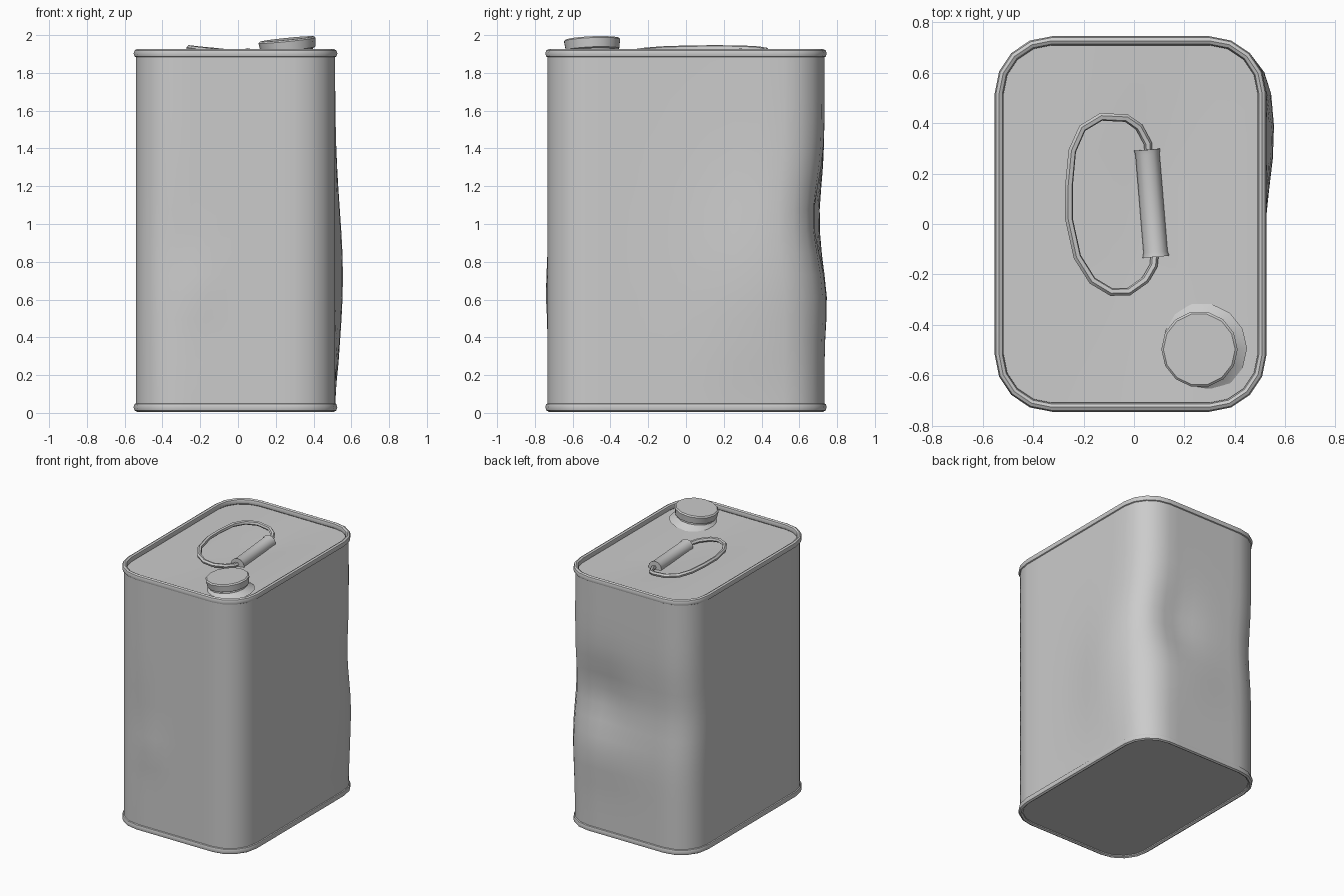
import bpy, bmesh
from math import sin, cos, pi, exp
from mathutils import Vector, Matrix

if "Cube" in bpy.data.objects:
    bpy.data.objects.remove(bpy.data.objects["Cube"])

CX, HX, HY, R = -0.0135, 0.5275, 0.733, 0.215


def finish(name, bm, angle=40):
    bmesh.ops.recalc_face_normals(bm, faces=bm.faces)
    me = bpy.data.meshes.new(name)
    bm.to_mesh(me)
    bm.free()
    ob = bpy.data.objects.new(name, me)
    bpy.context.collection.objects.link(ob)
    bpy.ops.object.select_all(action='DESELECT')
    ob.select_set(True)
    bpy.context.view_layer.objects.active = ob
    bpy.ops.object.shade_smooth_by_angle(angle=angle * pi / 180)
    return ob


def outline(off, corner=4, side=8):
    """Rounded rectangle, grown by off, with evenly split straight sides."""
    r = R + off
    pts = []
    for k, (sx, sy) in enumerate([(1, 1), (-1, 1), (-1, -1), (1, -1)]):
        c = Vector((CX + sx * (HX - R), sy * (HY - R)))
        for i in range(corner + 1):
            a = k * pi / 2 + i * pi / 2 / corner
            pts.append(c + Vector((cos(a), sin(a))) * r)
    out = []
    for i, p in enumerate(pts):
        out.append(p)
        if i % (corner + 1) == corner:
            q = pts[(i + 1) % len(pts)]
            out += [p.lerp(q, j / side) for j in range(1, side)]
    return out


def skin(bm, rings, loop=False):
    n = len(rings[0])
    pairs = list(zip(rings, rings[1:])) + ([(rings[-1], rings[0])] if loop else [])
    for a, b in pairs:
        for i in range(n):
            j = (i + 1) % n
            bm.faces.new((a[i], a[j], b[j], b[i]))


def loft(name, profile, loop=False, deform=None):
    bm = bmesh.new()
    f = deform or (lambda p: p)
    skin(bm, [[bm.verts.new(f(Vector((p.x, p.y, z)))) for p in outline(o)]
              for o, z in profile], loop)
    return finish(name, bm)


def bump(v, c, w):
    return exp(-((v - c) / w) ** 2)


def dents(p):
    """Knocks in the sheet metal of the walls."""
    x, y, z = p
    fade = min(1, max(0, (z - 0.03) / 0.2), max(0, (1.89 - z) / 0.2))
    if x > 0.35:
        p.x += 0.042 * bump(y, 0.36, 0.28) * bump(z, 0.72, 0.5) * fade
    if y > 0.5:
        p.y -= (0.026 + 0.035 * bump(x, 0.22, 0.2)) * bump(z, 1.03, 0.25) * fade
        p.y += 0.016 * bump(x, 0.15, 0.3) * bump(z, 0.62, 0.2) * fade
    if y < -0.5:
        p.y -= 0.012 * bump(x, -0.22, 0.1) * bump(z, 0.64, 0.13) * fade
        p.y += 0.012 * bump(x, -0.34, 0.08) * bump(z, 0.8, 0.35) * fade
    return p


# Dented wall
loft("can_wall", [(0, 0.035 + i * 1.855 / 16) for i in range(17)], deform=dents)

# Rolled rims at top and bottom
for name, zc, h in (("top_rim", 1.903, 0.023), ("bottom_rim", 0.03, 0.024)):
    loft(name, [(-0.006 + 0.018 * cos(i * pi / 4), zc + h * sin(i * pi / 4))
                for i in range(8)], loop=True)


# Lid and base panels
def panel(name, z, sag):
    bm = bmesh.new()
    rings = []
    for s in (1, 0.8, 0.6, 0.4, 0.2):
        rings.append([bm.verts.new((CX + (p.x - CX) * s, p.y * s,
                                    z - sag * bump(p.x * s, 0.06, 0.2) * (1 - s)))
                      for p in outline(-0.012)])
    skin(bm, rings)
    bm.faces.new(rings[-1])
    finish(name, bm)


panel("lid", 1.882, 0.02)
panel("base", 0.02, 0)


def turned(name, profile, mat, sides=14):
    bm = bmesh.new()
    rings = [[bm.verts.new(mat @ Vector((r * cos(2 * pi * i / sides),
                                         r * sin(2 * pi * i / sides), z)))
              for i in range(sides)] for r, z in profile]
    skin(bm, rings)
    bm.faces.new(rings[0])
    bm.faces.new(rings[-1])
    return finish(name, bm)


# Tilted spout collar and screw cap
tilt = Matrix.Rotation(-0.1, 4, 'Y') @ Matrix.Rotation(0.04, 4, 'X')
cap_at = Matrix.Translation((0.265, -0.495, 1.92)) @ tilt
turned("spout_collar", [(0.18, -0.045), (0.15, -0.028), (0.132, -0.012), (0.13, 0.02)], cap_at)
turned("screw_cap", [(0.128, -0.004), (0.145, 0.004), (0.152, 0.052), (0.143, 0.06)], cap_at)

# Handle grip
a, b = Vector((0.052, 0.295, 1.879)), Vector((0.087, -0.13, 1.873))
d = b - a
grip_at = Matrix.Translation(a) @ d.to_track_quat('Z', 'Y').to_matrix().to_4x4()
turned("handle_grip", [(0.052, 0), (0.048, 0.02), (0.048, d.length - 0.02), (0.053, d.length)],
       grip_at, 12)

# Bent wire handle
wire = [(0.06, 0.25, 1.882), (0.055, 0.32, 1.885), (0.02, 0.385, 1.895), (-0.03, 0.42, 1.908),
        (-0.13, 0.425, 1.918), (-0.205, 0.38, 1.925), (-0.245, 0.29, 1.93), (-0.258, 0.15, 1.931),
        (-0.258, 0.02, 1.93), (-0.225, -0.13, 1.925), (-0.165, -0.225, 1.917),
        (-0.09, -0.27, 1.91), (-0.02, -0.268, 1.902), (0.045, -0.222, 1.892),
        (0.078, -0.165, 1.884), (0.084, -0.1, 1.878)]
cu = bpy.data.curves.new("handle_wire", 'CURVE')
cu.dimensions = '3D'
cu.bevel_depth = 0.016
cu.bevel_resolution = 1
sp = cu.splines.new('POLY')
sp.points.add(len(wire) - 1)
for pt, co in zip(sp.points, wire):
    pt.co = (*co, 1)
ob = bpy.data.objects.new("handle_wire", cu)
bpy.context.collection.objects.link(ob)
bpy.ops.object.select_all(action='DESELECT')
ob.select_set(True)
bpy.context.view_layer.objects.active = ob
bpy.ops.object.convert(target='MESH')
bpy.ops.object.shade_smooth_by_angle(angle=0.9)
